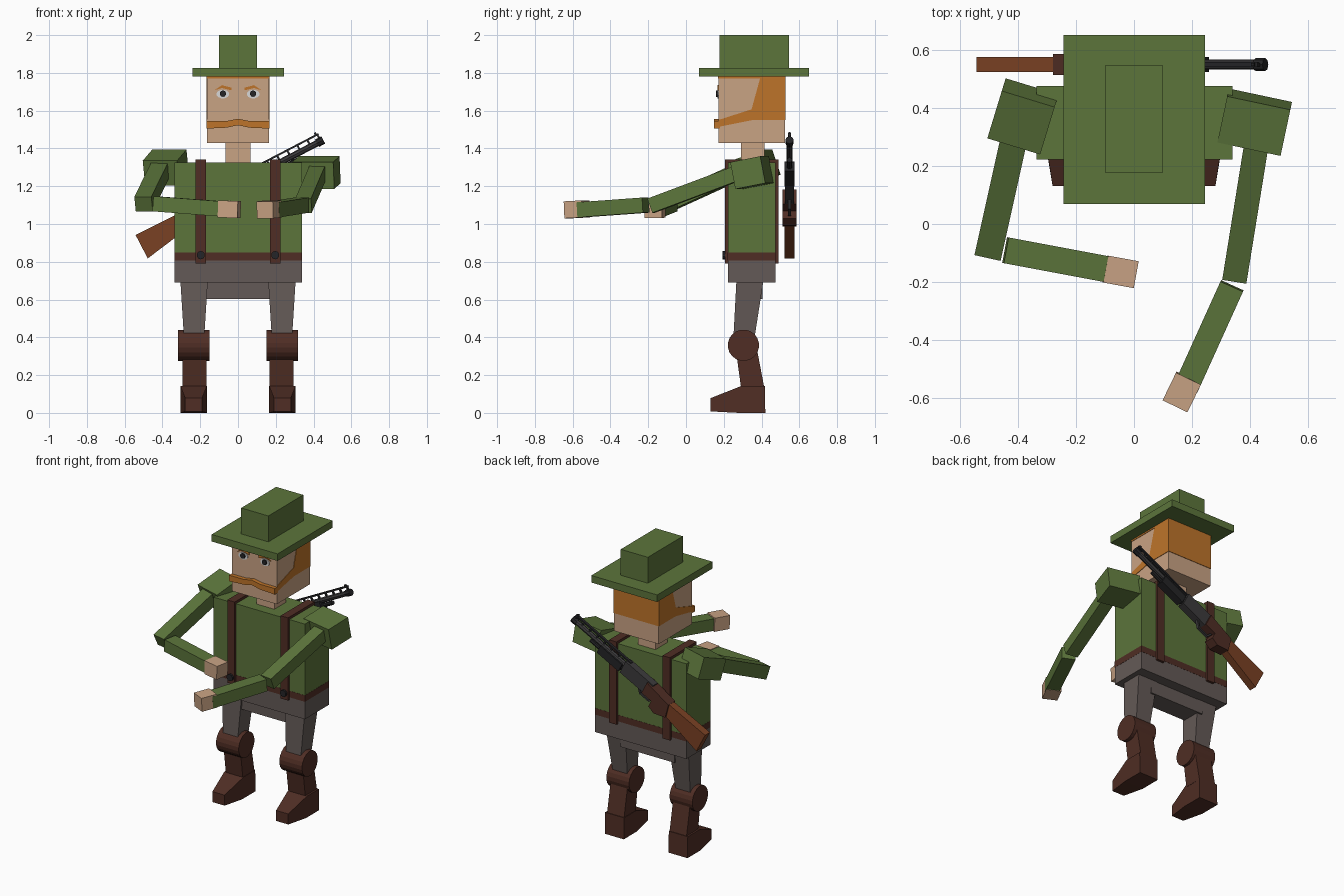
import bpy, bmesh, math
from mathutils import Vector, Matrix

if "Cube" in bpy.data.objects:
    bpy.data.objects.remove(bpy.data.objects["Cube"])


def mat(name, r, g, b):
    m = bpy.data.materials.new(name)
    m.diffuse_color = (r, g, b, 1)
    m.use_nodes = True
    m.node_tree.nodes["Principled BSDF"].inputs["Base Color"].default_value = m.diffuse_color
    return m


GREEN = mat("olive_green", 0.107, 0.178, 0.044)
SKIN = mat("skin", 0.584, 0.366, 0.231)
ORANGE = mat("ginger", 0.515, 0.175, 0.023)
GREY = mat("trouser_grey", 0.127, 0.102, 0.095)
LEATHER = mat("dark_leather", 0.080, 0.027, 0.018)
WOOD = mat("stock_wood", 0.195, 0.053, 0.017)
BLACK = mat("black", 0.018, 0.018, 0.020)
STEEL = mat("gun_steel", 0.045, 0.043, 0.045)
WHITE = mat("eye_white", 0.680, 0.680, 0.680)


def finish(name, bm, material, matrix=None):
    bmesh.ops.recalc_face_normals(bm, faces=bm.faces)
    me = bpy.data.meshes.new(name)
    bm.to_mesh(me)
    bm.free()
    if matrix:
        me.transform(matrix)
    me.materials.append(material)
    ob = bpy.data.objects.new(name, me)
    bpy.context.collection.objects.link(ob)
    return ob


def box(name, x, y, z, material, matrix=None):
    """Box from (min, max) ranges."""
    bm = bmesh.new()
    bmesh.ops.create_cube(bm, size=1)
    for v in bm.verts:
        v.co = [(r[0] + r[1]) / 2 + c * (r[1] - r[0]) for r, c in zip((x, y, z), v.co)]
    return finish(name, bm, material, matrix)


def prism(name, points, a, b, axis, material, matrix=None):
    """Outline extruded from a to b along x (points are y,z) or y (points are x,z)."""
    bm = bmesh.new()
    place = (lambda p, t: (t, p[0], p[1])) if axis == "x" else (lambda p, t: (p[0], t, p[1]))
    ends = [[bm.verts.new(place(p, t)) for p in points] for t in (a, b)]
    bm.faces.new(ends[0])
    bm.faces.new(ends[1])
    n = len(points)
    for i in range(n):
        j = (i + 1) % n
        bm.faces.new((ends[0][i], ends[0][j], ends[1][j], ends[1][i]))
    return finish(name, bm, material, matrix)


def disc(name, centre, r, a, b, axis, material, n=16, sx=1.0, sz=1.0):
    """Cylinder along x or y, squashed by sx and sz."""
    pts = [(centre[0] + r * sx * math.cos(2 * math.pi * (i + .5) / n),
            centre[1] + r * sz * math.sin(2 * math.pi * (i + .5) / n)) for i in range(n)]
    return prism(name, pts, a, b, axis, material)


def limb(name, p0, p1, w, h, material):
    """Square bar from p0 to p1, w wide and h high."""
    p0, p1 = Vector(p0), Vector(p1)
    d = (p1 - p0).normalized()
    side = d.cross(Vector((0, 0, 1))).normalized()
    up = side.cross(d)
    m = Matrix((d, side, up)).transposed().to_4x4()
    m.translation = p0
    return box(name, (0, (p1 - p0).length), (-w / 2, w / 2), (-h / 2, h / 2), material, m)


def tilted_box(name, centre, size, pitch, yaw, material):
    m = (Matrix.Translation(centre) @ Matrix.Rotation(math.radians(yaw), 4, "Z")
         @ Matrix.Rotation(math.radians(pitch), 4, "X"))
    return box(name, *[(-s / 2, s / 2) for s in size], material, m)


# Hat
box("hat_crown", (-.1, .1), (.177, .545), (1.82, 2), GREEN)
box("hat_brim", (-.242, .244), (.068, .65), (1.78, 1.827), GREEN)

# Head, hair with sideburns, moustache
box("head", (-.165, .165), (.173, .523), (1.43, 1.785), SKIN)
box("neck", (-.065, .065), (.29, .415), (1.3, 1.44), SKIN)
prism("hair", [(.17, 1.785), (.526, 1.785), (.526, 1.55), (.35, 1.55), (.176, 1.515),
               (.176, 1.552), (.347, 1.607), (.392, 1.77), (.17, 1.77)],
      -.168, .168, "x", ORANGE)
prism("moustache", [(-.168, 1.545), (-.06, 1.545), (0, 1.557), (.06, 1.545), (.168, 1.545),
                    (.168, 1.505), (.06, 1.51), (0, 1.523), (-.06, 1.51), (-.168, 1.505)],
      .147, .18, "y", ORANGE)

# Face
for s, side in ((-1, "right"), (1, "left")):
    disc(side + "_eye", (s * .08, 1.688), .034, .168, .175, "y", WHITE, 12, 1, .68)
    disc(side + "_pupil", (s * .08, 1.69), .017, .160, .168, "y", BLACK, 10)
    prism(side + "_eyebrow", [(s * .125, 1.708), (s * .085, 1.735), (s * .035, 1.722),
                              (s * .035, 1.708), (s * .085, 1.72)], .166, .175, "y", ORANGE)

# Torso
box("shirt", (-.335, .338), (.222, .474), (.85, 1.325), GREEN)
box("belt", (-.336, .339), (.221, .475), (.807, .85), LEATHER)
box("hips", (-.335, .338), (.222, .474), (.69, .807), GREY)
box("crotch", (-.2, .2), (.275, .405), (.602, .70), GREY)

# Braces, legs and boots, mirrored left and right
for s, side in ((-1, "right"), (1, "left")):
    box(side + "_brace", sorted((s * .17, s * .224)), (.207, .49), (.79, 1.342), LEATHER)
    disc(side + "_brace_button", (s * .197, .835), .022, .192, .208, "y", BLACK, 10)

    bm = bmesh.new()
    bmesh.ops.create_cube(bm, size=1)
    for v in bm.verts:
        top, out, back = v.co.z > 0, v.co.x > 0, v.co.y > 0
        x = (.305 if out else .16) if top else (.285 if out else .18)
        y = (.41 if back else .267) if top else (.36 if back else .25)
        v.co = (s * x, y, .70 if top else .38)
    finish(side + "_thigh", bm, GREY)

    disc(side + "_knee", (.304, .358), .083, s * .15, s * .317, "x", LEATHER, 20)
    prism(side + "_shin", [(.263, .34), (.375, .34), (.415, .13), (.292, .13)],
          s * .168, s * .293, "x", LEATHER)
    boot = prism(side + "_boot", [(.13, .008), (.13, .078), (.292, .142), (.417, .142),
                                  (.42, 0), (.28, 0)], s * .165, s * .305, "x", LEATHER)
    for v in boot.data.vertices:          # narrower toe
        if v.co.y < .2:
            v.co.x = s * .235 + (v.co.x - s * .235) * .64

# Arms
tilted_box("right_shoulder", (-.382, .37, 1.298), (.19, .18, .14), 19, -17, GREEN)
limb("right_upper_arm", (-.40, .35, 1.31), (-.50, -.10, 1.105), .092, .085, GREEN)
limb("right_forearm", (-.442, -.09, 1.107), (-.085, -.157, 1.08), .09, .08, GREEN)
limb("right_hand", (-.098, -.155, 1.08), (.006, -.174, 1.076), .094, .09, SKIN)

tilted_box("left_shoulder", (.415, .35, 1.272), (.222, .165, .145), 11, -12, GREEN)
limb("left_upper_arm", (.43, .33, 1.29), (.347, -.185, 1.097), .084, .08, GREEN)
limb("left_forearm", (.337, -.213, 1.1), (.18, -.56, 1.075), .085, .08, GREEN)
limb("left_hand", (.188, -.53, 1.08), (.142, -.625, 1.075), .095, .09, SKIN)

# Shotgun slung across the back: local x runs to the muzzle, local z is its top
GUN = (Matrix.Translation((.44, .548, 1.45))
       @ Matrix.Rotation(math.radians(-27.5), 4, "Y"))


def gun_box(name, x, half, z, material):
    return box(name, x, (-half, half), z, material, GUN)


def tube(name, x0, x1, z, r, material):
    pts = [(r * math.cos(a * math.pi / 4), z + r * math.sin(a * math.pi / 4)) for a in range(8)]
    return prism(name, pts, x0, x1, "x", material, GUN)


tube("barrel", -.5, 0, -.010, .017, STEEL)
tube("muzzle_ring", -.03, .008, -.010, .022, BLACK)
gun_box("barrel_rib", (-.46, 0), .009, (.025, .035), BLACK)
for i in range(7):
    gun_box("rib_post", (-.012 - i * .06, -.002 - i * .06), .006, (0, .026), BLACK)
gun_box("front_sight", (-.02, -.008), .005, (.034, .045), BLACK)
tube("magazine_tube", -.5, -.16, -.042, .014, BLACK)
gun_box("pump_grip", (-.42, -.24), .026, (-.066, -.008), BLACK)
gun_box("receiver", (-.66, -.43), .024, (-.066, .028), STEEL)
prism("trigger_guard", [(-.70, -.06), (-.68, -.105), (-.60, -.105), (-.56, -.06), (-.575, -.06),
                        (-.605, -.094), (-.672, -.094), (-.688, -.06)],
      -.009, .009, "y", STEEL, GUN)
prism("stock_grip", [(-.62, .022), (-.81, .0), (-.83, -.09), (-.75, -.125), (-.70, -.11),
                     (-.70, -.066), (-.62, -.066)], -.036, .036, "y", LEATHER, GUN)
prism("stock", [(-.78, -.002), (-1.106, .003), (-1.106, -.137), (-.80, -.085)],
      -.026, .026, "y", WOOD, GUN)
